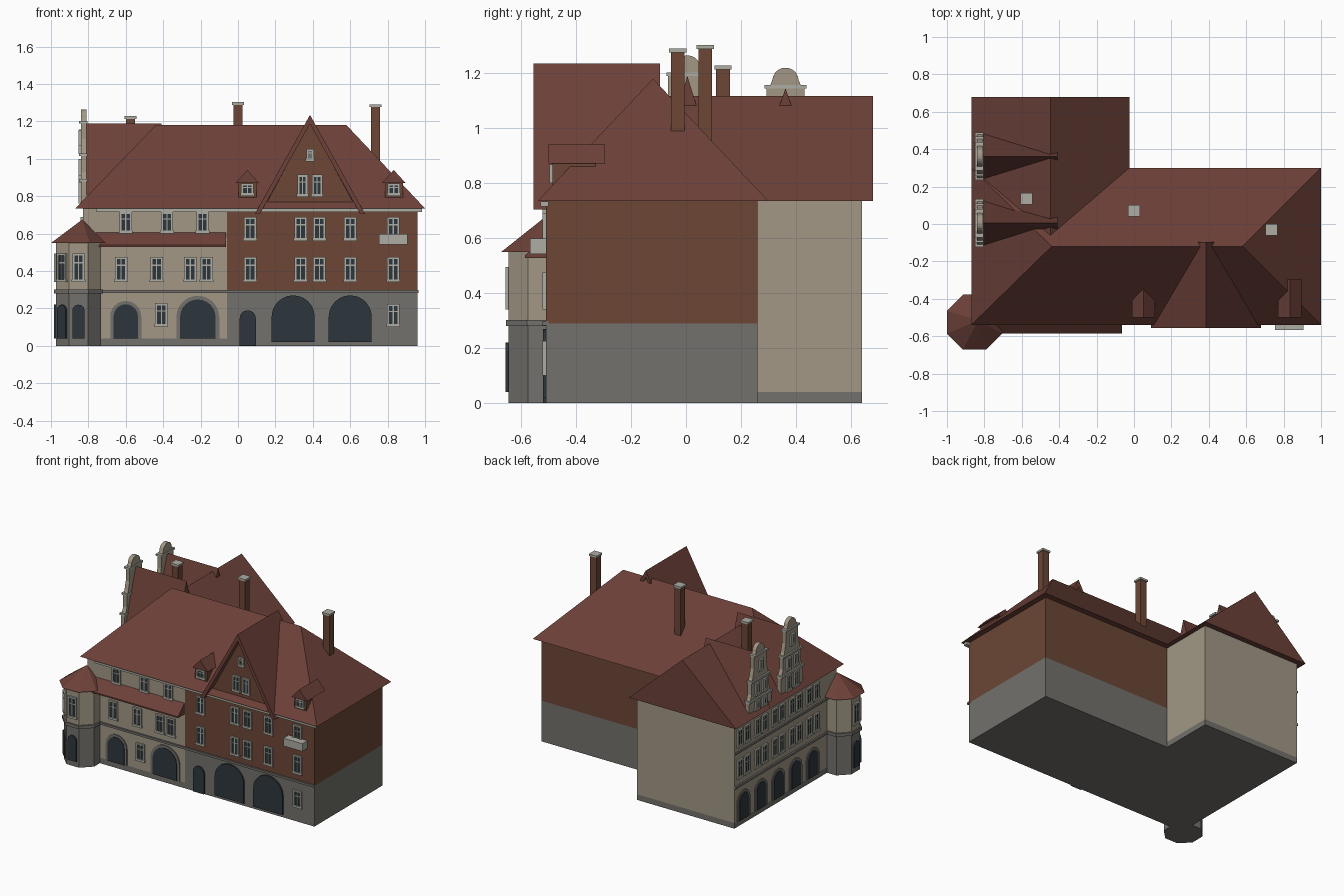
import bpy, bmesh
from math import pi, sin, cos, radians
from mathutils import Matrix

if "Cube" in bpy.data.objects:
    bpy.data.objects.remove(bpy.data.objects["Cube"])

def material(name, r, g, b):
    m = bpy.data.materials.new(name)
    m.diffuse_color = (r, g, b, 1)
    m.use_nodes = True
    m.node_tree.nodes["Principled BSDF"].inputs["Base Color"].default_value = m.diffuse_color
    return m

ROOF = material("roof tile", .15, .052, .04)
BRICK = material("brick", .15, .062, .037)
CREAM = material("plaster", .36, .31, .235)
STONE = material("stone", .17, .165, .15)
TRIM = material("trim", .42, .42, .37)
GLASS = material("glass", .026, .037, .046)

def rect(a0, a1, b0, b1):
    return [(a0, b0), (a1, b0), (a1, b1), (a0, b1)]

def arch(w, z0, z1, n=12):
    r = w / 2
    return [(-r, z0), (r, z0)] + [(r * cos(pi * i / n), z1 - r + r * sin(pi * i / n)) for i in range(n + 1)]

def build(name, pieces, loc=(0, 0, 0), rot=0):
    """pieces: (profile, axis, lo, hi, material), each a prism along an axis"""
    bm = bmesh.new()
    mats = []
    for prof, axis, lo, hi, mat in pieces:
        if mat not in mats:
            mats.append(mat)
        def pt(p, d):
            return {'x': (d, p[0], p[1]), 'y': (p[0], d, p[1]), 'z': (p[0], p[1], d)}[axis]
        a = [bm.verts.new(pt(p, lo)) for p in prof]
        b = [bm.verts.new(pt(p, hi)) for p in prof]
        n = len(prof)
        faces = [bm.faces.new(a), bm.faces.new(b)]
        faces += [bm.faces.new((a[i], a[(i + 1) % n], b[(i + 1) % n], b[i])) for i in range(n)]
        for f in faces:
            f.material_index = mats.index(mat)
    bmesh.ops.recalc_face_normals(bm, faces=bm.faces)
    return finish(name, bm, mats, loc, rot)

def finish(name, bm, mats, loc=(0, 0, 0), rot=0):
    me = bpy.data.meshes.new(name)
    bm.to_mesh(me)
    bm.free()
    for m in mats:
        me.materials.append(m)
    ob = bpy.data.objects.new(name, me)
    ob.matrix_world = Matrix.Translation(loc) @ Matrix.Rotation(rot, 4, 'Z')
    bpy.context.collection.objects.link(ob)
    return ob

def box(name, x0, x1, y0, y1, z0, z1, mat):
    return build(name, [(rect(x0, x1, y0, y1), 'z', z0, z1, mat)])

def hull(name, pts, mat):
    bm = bmesh.new()
    for p in pts:
        bm.verts.new(p)
    bmesh.ops.convex_hull(bm, input=bm.verts)
    bmesh.ops.dissolve_limit(bm, angle_limit=.01, verts=bm.verts, edges=bm.edges)
    bmesh.ops.recalc_face_normals(bm, faces=bm.faces)
    return finish(name, bm, [mat])

def window(x, y, z0, z1, w=.066, rot=0):
    """framed window with mullion and transom; faces local -y"""
    h, t, zt = w / 2, .011, z0 + (z1 - z0) * .66
    bars = [rect(-h, -h + t, z0, z1), rect(h - t, h, z0, z1), rect(-h + t, h - t, z1 - t, z1),
            rect(-h - .004, h + .004, z0 - .004, z0 + t)]
    p = [(b, 'y', -.012, .003, TRIM) for b in bars]
    p.append((rect(-.003, .003, z0 + t, z1 - t), 'y', -.007, .002, TRIM))
    p.append((rect(-h + t, h - t, zt - .003, zt + .003), 'y', -.007, .002, TRIM))
    p.append((rect(-h + t, h - t, z0 + t, z1 - t), 'y', -.004, .002, GLASS))
    build("window", p, (x, y, 0), rot)

def opening(x, y, w, z0, z1, border=0, rot=0):
    """dark arched opening, optionally with a stone surround"""
    p = [(arch(w, z0, z1), 'y', -.011, .002, GLASS)]
    if border:
        p.append((arch(w + 2 * border, z0, z1 + border), 'y', -.007, .002, STONE))
    build("arched_opening", p, (x, y, 0), rot)

# wall blocks
F, L = -.51, -.83
box("brick_wing_base", -.06, .96, F, .26, 0, .29, STONE)
box("brick_wing_upper", -.06, .96, F, .26, .29, .737, BRICK)
box("plaster_wing_base", L, -.06, F, .64, 0, .04, STONE)
box("plaster_wing_upper", L, -.06, F, .64, .04, .737, CREAM)

# roofs
hull("main_roof", [(x, y, .735) for x in (-.87, 1) for y in (-.54, .3)] +
     [(-.44, -.12, 1.18), (.58, -.12, 1.18)], ROOF)
build("rear_wing_roof", [([(-.87, .735), (-.025, .735), (-.447, 1.117)], 'y', -.12, .68, ROOF)])
build("lean_to_roof", [([(-.585, .528), (-.585, .538), (-.51, .607), (-.50, .607), (-.50, .528)],
                        'x', -.76, -.065, ROOF)])

# string courses and cornice
box("front_cornice", -.76, .985, -.53, F + .01, .715, .734, TRIM)
box("front_string_course", -.76, .965, -.522, F + .01, .283, .298, STONE)
box("left_string_course", L - .012, L + .01, F, .64, .283, .298, STONE)
box("left_sill_course", L - .01, L + .01, F, .64, .525, .537, STONE)

# front gable: roof shell over a brick triangle
cx = .385
shell = [(cx - .295, .705), (cx, 1.235), (cx + .295, .705), (cx + .268, .705), (cx, 1.187), (cx - .268, .705)]
build("front_gable_roof", [(shell, 'y', -.555, -.095, ROOF)])
build("front_gable_wall", [([(cx - .262, .71), (cx + .262, .71), (cx, 1.192)], 'y', -.507, -.2, BRICK)])
for x in (.345, .423):
    window(x, -.507, .80, .915, .056)
window(cx, -.507, .99, 1.052, .04)

# small roof dormers
for x in (.05, .833):
    build("roof_dormer", [
        (rect(x - .048, x + .048, .77, .88), 'y', -.485, -.33, BRICK),
        ([(x - .062, .872), (x + .062, .872), (x, .94)], 'y', -.50, -.295, ROOF)])
    window(x, -.485, .805, .868, .066)

# shaped gables and their dormer roofs on the left side
half = [(.125, .74), (.125, .83), (.112, .855), (.1, .885), (.1, .97), (.085, 1.0), (.078, 1.03),
        (.07, 1.06), (.07, 1.15), (.055, 1.158), (.048, 1.175)]
for yc, dz in ((.005, .045), (.362, 0)):
    right = [(a, b if b < .8 else b + dz) for a, b in half]
    cap = [(.047 * cos(pi * i / 10), 1.175 + dz + .045 * sin(pi * i / 10)) for i in range(1, 10)]
    prof = [(yc + a, b) for a, b in right + cap + [(-a, b) for a, b in reversed(right)]]
    p = [(prof, 'x', -.84, -.81, CREAM)]
    for w, z in ((.128, .835), (.105, .97), (.076, 1.145)):
        p.append((rect(yc - w, yc + w, z + dz, z + dz + .013), 'x', -.85, -.805, TRIM))
    build("shaped_gable", p)
    build("gable_dormer_roof", [([(yc - .13, .765), (yc + .13, .765), (yc, 1.145 + dz)], 'x', -.812, -.41, ROOF)])
    for o in (-.042, .042):
        window(-.84, yc + o, .765, .83 + dz, .05, -pi / 2)
        window(-.84, yc + o, .87 + dz, .955 + dz, .045, -pi / 2)
    window(-.84, yc, 1.03 + dz, 1.11 + dz, .045, -pi / 2)

# chimneys
for x, y, z0, z1 in ((-.575, .135, .85, 1.228), (0, .07, .9, 1.303), (.735, -.03, .98, 1.29)):
    build("chimney", [(rect(x - .025, x + .025, y - .025, y + .025), 'z', z0, z1 - .014, BRICK),
                      (rect(x - .031, x + .031, y - .031, y + .031), 'z', z1 - .014, z1, TRIM)])

# octagonal corner turret
tx, ty = -.853, -.525
def octagon(apothem):
    r = apothem / cos(pi / 8)
    return [(tx + r * cos(pi / 8 + i * pi / 4), ty + r * sin(pi / 8 + i * pi / 4)) for i in range(8)]
build("corner_turret", [(octagon(.12), 'z', 0, .285, STONE), (octagon(.13), 'z', .28, .302, STONE),
                        (octagon(.12), 'z', .30, .555, CREAM)])
hull("turret_roof", [(x, y, .55) for x, y in octagon(.147)] + [(tx + .02, ty + .01, .675)], ROOF)
for deg in (0, -45, -90):
    a = radians(deg)
    px, py = tx + .12 * sin(a), ty - .12 * cos(a)
    window(px, py, .345, .495, .066, a)
    opening(px, py, .066, .04, .22, 0, a)

# front windows, brick side
for x in (.065, .335, .435, .60, .83):
    window(x, F, .565, .69)
    window(x, F, .345, .475)
window(.83, F, .105, .225)
for x, w, z0, z1 in ((.052, .086, .002, .19), (.295, .23, .02, .27), (.60, .23, .02, .27)):
    opening(x, F, w, z0, z1)
box("wall_box", .755, .905, -.567, F, .543, .598, TRIM)

# front windows, plaster side
for x in (-.60, -.38, -.19):
    window(x, F, .605, .715)
for x in (-.625, -.435, -.255, -.168):
    window(x, F, .345, .475)
window(-.41, F, .105, .228)
opening(-.60, F, .13, .04, .222, .018)
opening(-.215, F, .19, .04, .248, .02)

# left side windows and arcade
for i in range(5):
    y = .54 - .195 * i
    opening(L, y, .105, .04, .225, .018, -pi / 2)
    for o in (-.04, .04):
        window(L, y + o, .345, .475, .06, -pi / 2)
        window(L, y + o, .57, .69, .06, -pi / 2)
